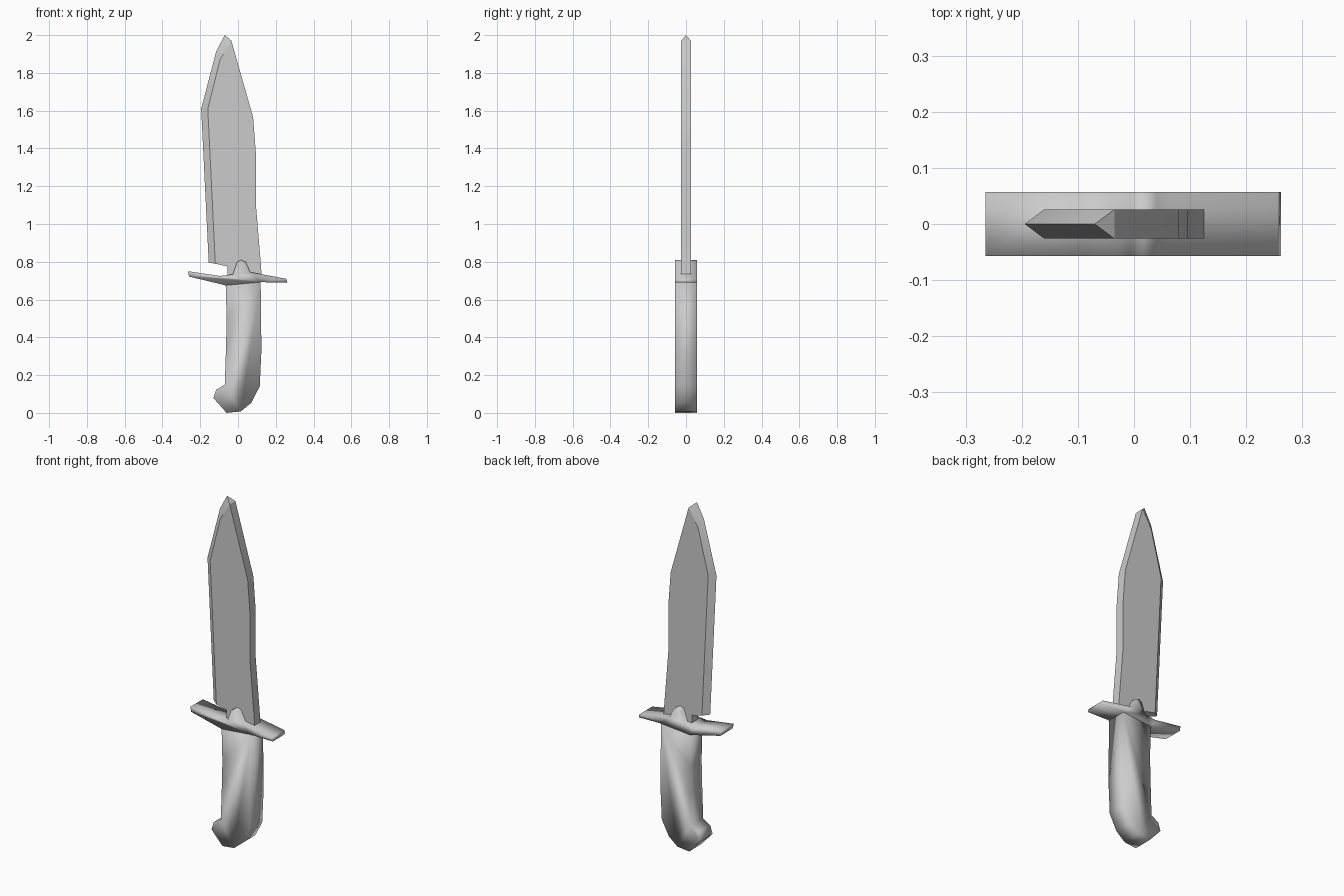
import bpy, bmesh

if "Cube" in bpy.data.objects:
    bpy.data.objects.remove(bpy.data.objects["Cube"])

GRIP_HALF = 0.057
BLADE_HALF = 0.026


def finish(bm, name, angle=None):
    bmesh.ops.recalc_face_normals(bm, faces=bm.faces[:])
    mesh = bpy.data.meshes.new(name)
    bm.to_mesh(mesh)
    bm.free()
    obj = bpy.data.objects.new(name, mesh)
    bpy.context.collection.objects.link(obj)
    bpy.ops.object.select_all(action='DESELECT')
    obj.select_set(True)
    bpy.context.view_layer.objects.active = obj
    if angle is None:
        bpy.ops.object.shade_smooth()
    else:
        bpy.ops.object.shade_smooth_by_angle(angle=angle)
    return obj


def both_sides(bm, outline, half):
    """Front and back rings of an x,z outline, each capped with a face."""
    rings = []
    for y in (-half, half):
        ring = [bm.verts.new((x, y, z)) for x, z in outline]
        bm.faces.new(ring)
        rings.append(ring)
    return rings


def slab(name, outline, half):
    bm = bmesh.new()
    a, b = both_sides(bm, outline, half)
    n = len(a)
    for i in range(n):
        j = (i + 1) % n
        bm.faces.new((a[i], a[j], b[j], b[i]))
    return finish(bm, name)


# Blade: flat cheeks, square spine, cutting edge ground to a centre line
cutting = [(-0.155, 0.795), (-0.195, 1.61), (-0.115, 1.915), (-0.07, 2.0)]
grind = [(-0.12, 0.79), (-0.16, 1.61), (-0.095, 1.87), (-0.035, 1.97)]
spine = [(0.08, 1.565), (0.095, 1.37), (0.095, 1.10), (0.12, 0.80),
         (0.125, 0.73), (-0.055, 0.73), (-0.055, 0.775)]
bm = bmesh.new()
front, back = both_sides(bm, grind + spine, BLADE_HALF)
edge = [bm.verts.new((x, 0, z)) for x, z in cutting]
k = len(edge)
for ring in (front, back):
    for i in range(k - 1):
        bm.faces.new((edge[i], edge[i + 1], ring[i + 1], ring[i]))
for i in (0, k - 1):
    bm.faces.new((edge[i], front[i], back[i]))
for i in range(k - 1, len(front)):
    j = (i + 1) % len(front)
    bm.faces.new((front[i], front[j], back[j], back[i]))
finish(bm, "blade", 0.45)

# Crossguard: slanted bar with a raised hump over the blade root
slab("crossguard", [
    (-0.265, 0.75), (-0.095, 0.725), (-0.028, 0.733), (-0.005, 0.798),
    (0.015, 0.81), (0.04, 0.80), (0.065, 0.745), (0.256, 0.71),
    (0.262, 0.69), (0.12, 0.692), (-0.065, 0.675), (-0.26, 0.722)], GRIP_HALF)

# Grip: curved handle with a hooked pommel
slab("grip", [
    (-0.065, 0.675), (-0.06, 0.49), (-0.064, 0.33), (-0.07, 0.15),
    (-0.115, 0.123), (-0.13, 0.078), (-0.06, 0.0), (0.015, 0.008),
    (0.07, 0.053), (0.115, 0.14), (0.124, 0.33), (0.12, 0.692)], GRIP_HALF)
